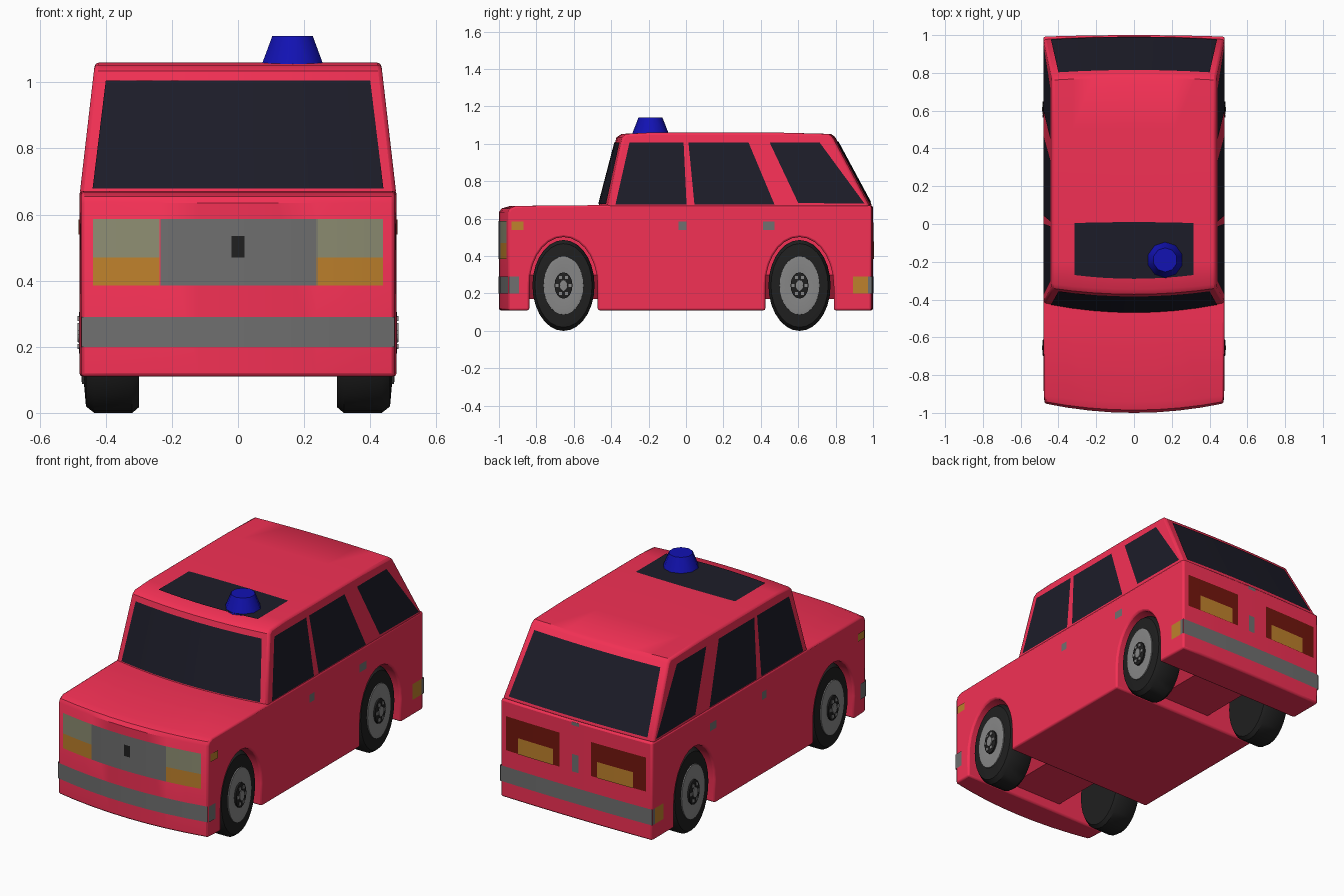
import bpy, bmesh, math
from mathutils import Vector

if "Cube" in bpy.data.objects:
    bpy.data.objects.remove(bpy.data.objects["Cube"])


def mat(name, r, g, b):
    m = bpy.data.materials.new(name)
    m.diffuse_color = (r, g, b, 1)
    m.use_nodes = True
    m.node_tree.nodes["Principled BSDF"].inputs["Base Color"].default_value = m.diffuse_color
    return m


RED = mat("red_paint", 0.9, 0.03, 0.09)
GLASS = mat("dark_glass", 0.012, 0.012, 0.022)
BLUE = mat("blue_lamp", 0.006, 0.006, 0.45)
GREY = mat("trim_grey", 0.16, 0.16, 0.16)
LAMP = mat("headlamp", 0.27, 0.27, 0.17)
AMBER = mat("amber", 0.52, 0.22, 0.025)
TAIL = mat("tail_red", 0.17, 0.008, 0.004)
BLACK = mat("rubber", 0.014, 0.014, 0.014)
RIM = mat("rim_grey", 0.24, 0.24, 0.24)


def clamp(v):
    return max(0.0, min(1.0, v))


def finish(name, bm, m, smooth=True, recalc=True):
    if recalc:
        bmesh.ops.recalc_face_normals(bm, faces=bm.faces)
    me = bpy.data.meshes.new(name)
    bm.to_mesh(me)
    bm.free()
    me.materials.append(m)
    ob = bpy.data.objects.new(name, me)
    bpy.context.collection.objects.link(ob)
    if smooth:
        bpy.context.view_layer.objects.active = ob
        bpy.ops.object.select_all(action='DESELECT')
        ob.select_set(True)
        bpy.ops.object.shade_smooth_by_angle(angle=math.radians(35))
    return ob


# Side profiles (y, z) are lofted across x and bowed at the ends
def loft(name, profile, shape, m, bevel, n=8):
    bm = bmesh.new()
    rows = [[bm.verts.new(shape(-1 + 2 * i / n, y, z)) for y, z in profile]
            for i in range(n + 1)]
    k = len(profile)
    for a, b in zip(rows, rows[1:]):
        for j in range(k):
            bm.faces.new((a[j], a[(j + 1) % k], b[(j + 1) % k], b[j]))
    bm.faces.new(rows[0])
    bm.faces.new(rows[-1])
    ob = finish(name, bm, m)
    mod = ob.modifiers.new("soft_edges", 'BEVEL')
    mod.width, mod.segments, mod.limit_method = bevel, 2, 'ANGLE'
    mod.angle_limit = math.radians(45)
    return ob


def body_pt(t, y, z):
    bow = 0.05 * clamp((-y - 0.85) / 0.15) - 0.008 * clamp((y - 0.9) / 0.1)
    return Vector((t * (0.48 - 0.006 * clamp((-y - 0.85) / 0.15)), y + bow * t * t, z))


def half_width(z):
    return 0.478 - 0.045 * (z - 0.67) / 0.39


def cabin_pt(t, y, z):
    bow = 0.05 * clamp((-y - 0.2) / 0.27) - 0.015 * clamp((y - 0.6) / 0.2)
    return Vector((t * half_width(z), y + bow * t * t, z))


FRONT_Y, REAR_Y = -0.655, 0.607


def arch(yc):
    ell = [(yc + 0.183 * math.cos(a), 0.24 + 0.262 * math.sin(a))
           for a in (math.pi * (1 - i / 14) for i in range(15))]
    return [(yc - 0.183, 0.11)] + ell + [(yc + 0.183, 0.11)]


loft("lower_body",
     [(-1, 0.11)] + arch(FRONT_Y) + arch(REAR_Y) +
     [(1, 0.11), (1, 0.67), (-0.5, 0.672), (-0.94, 0.668), (-0.985, 0.655), (-1, 0.635)],
     body_pt, RED, 0.01)
loft("cabin",
     [(-0.47, 0.66), (-0.372, 1.035), (-0.345, 1.053), (-0.2, 1.06), (0.5, 1.06),
      (0.775, 1.053), (0.797, 1.037), (0.992, 0.675), (0.992, 0.66)],
     cabin_pt, RED, 0.012)

# Inner floor humps between the wheel wells
for label, yc in (("front", FRONT_Y), ("rear", REAR_Y)):
    bm = bmesh.new()
    sec = [(-0.28, 0.52), (-0.28, 0.3), (-0.17, 0.17), (0.17, 0.17), (0.28, 0.3), (0.28, 0.52)]
    ends = [[bm.verts.new((x, yc + d, z)) for x, z in sec] for d in (-0.2, 0.2)]
    for j in range(6):
        k = (j + 1) % 6
        bm.faces.new((ends[0][j], ends[0][k], ends[1][k], ends[1][j]))
    finish(label + "_floor_hump", bm, RED, False)


# Thin panels laid over the surfaces; corners are 2D and mapped into 3D
def panel(name, corners, mapping, m, n=8):
    a, b, c, d = (Vector(p) for p in corners)
    bm = bmesh.new()
    rows = [[bm.verts.new(mapping(*p)) for p in (a.lerp(b, i / n), d.lerp(c, i / n))]
            for i in range(n + 1)]
    for p, q in zip(rows, rows[1:]):
        bm.faces.new((p[0], q[0], q[1], p[1]))
    bm.normal_update()
    for f in bm.faces:
        if f.normal.dot(f.calc_center_median() - Vector((0, 0, 0.5))) < 0:
            f.normal_flip()
    return finish(name, bm, m, recalc=False)


def rect(u0, u1, v0, v1):
    return [(u0, v0), (u1, v0), (u1, v1), (u0, v1)]


def nose(off):
    return lambda x, z: body_pt(x / 0.474, -1, z) + Vector((0, -off, 0))


def tail(off):
    return lambda x, z: body_pt(x / 0.48, 1, z) + Vector((0, off, 0))


def windscreen(x, z):
    y = -0.47 + 0.098 * (z - 0.66) / 0.375
    return cabin_pt(x / half_width(z), y, z) + Vector((0, -0.004, 0.001))


def back_glass(x, z):
    y = 0.992 - 0.195 * (z - 0.675) / 0.362
    return cabin_pt(x / half_width(z), y, z) + Vector((0, 0.004, 0.002))


panel("windscreen", [(-0.44, 0.678), (0.44, 0.678), (0.4, 1.005), (-0.4, 1.005)], windscreen, GLASS)
panel("back_glass", [(-0.44, 0.685), (0.44, 0.685), (0.4, 1.01), (-0.4, 1.01)], back_glass, GLASS)
panel("sunroof", rect(-0.315, 0.315, -0.29, 0.01),
      lambda x, y: Vector((x, y + (0.2 * x * x if y < -0.2 else -0.05 * x * x), 1.063)), GLASS)

# Nose trim
panel("grille", rect(-0.235, 0.24, 0.385, 0.587), nose(0.003), GREY)
panel("grille_slot", rect(-0.02, 0.02, 0.47, 0.535), nose(0.006), BLACK, 2)
panel("front_bumper", rect(-0.474, 0.474, 0.2, 0.29), nose(0.003), GREY)
panel("rear_bumper", rect(-0.48, 0.48, 0.2, 0.29), tail(0.003), GREY)
panel("rear_plate", rect(-0.02, 0.02, 0.38, 0.48), tail(0.003), GREY, 2)
panel("rear_latch", rect(-0.025, 0.025, 0.645, 0.665), tail(0.003), GREY, 2)

SIDE_WINDOWS = {
    "front_window": [(-0.377, 0.676), (0.003, 0.676), (-0.013, 1.008), (-0.302, 1.008)],
    "middle_window": [(0.045, 0.676), (0.473, 0.676), (0.334, 1.008), (0.013, 1.008)],
    "rear_window": [(0.6, 0.684), (0.955, 0.68), (0.714, 1.008), (0.447, 1.008)],
}
SIDE_TRIM = {
    "front_handle": (rect(-0.04, 0.003, 0.54, 0.585), GREY),
    "rear_handle": (rect(0.412, 0.473, 0.54, 0.585), GREY),
    "front_marker": (rect(-0.932, -0.868, 0.54, 0.585), AMBER),
    "rear_marker": (rect(0.893, 0.972, 0.2, 0.29), AMBER),
    "front_bumper_end": (rect(-0.947, -0.893, 0.2, 0.29), GREY),
    "rear_bumper_end": (rect(0.972, 0.994, 0.2, 0.29), GREY),
}


# Wheels are lathed about x, then squashed to the oval outline
def lathe(name, profile, s, yc, m, n=28):
    bm = bmesh.new()
    rings = [[bm.verts.new((s * x, yc + 0.166 * r * math.cos(2 * math.pi * i / n),
                            0.243 + 0.243 * r * math.sin(2 * math.pi * i / n)))
              for i in range(n)] for r, x in profile]
    for p, q in zip(rings, rings[1:]):
        for i in range(n):
            j = (i + 1) % n
            bm.faces.new((p[i], p[j], q[j], q[i]))
    bm.faces.new(rings[0])
    bm.faces.new(rings[-1])
    return finish(name, bm, m)


for s, side in ((-1, "left"), (1, "right")):
    # Head and tail lamps
    panel(side + "_headlamp", rect(s * 0.237, s * 0.438, 0.47, 0.587), nose(0.003), LAMP)
    panel(side + "_indicator", rect(s * 0.237, s * 0.438, 0.385, 0.47), nose(0.003), AMBER)
    panel(side + "_tail_lamp", rect(s * 0.1, s * 0.445, 0.385, 0.58), tail(0.003), TAIL)
    panel(side + "_tail_indicator", rect(s * 0.14, s * 0.365, 0.385, 0.477), tail(0.006), AMBER)
    for name, pts in SIDE_WINDOWS.items():
        panel(side + "_" + name, pts,
              lambda y, z: Vector((s * (half_width(z) + 0.003), y, z)), GLASS, 1)
    for name, (pts, m) in SIDE_TRIM.items():
        panel(side + "_" + name, pts,
              lambda y, z: Vector((s * (body_pt(1, y, z).x + 0.003), y, z)), m, 1)
    for end, yc in (("front", FRONT_Y), ("rear", REAR_Y)):
        tag = f"{end}_{side}_"
        lathe(tag + "tyre", [(0.6, 0.3), (0.93, 0.3), (1, 0.32), (1, 0.435), (0.92, 0.46),
                             (0.64, 0.466)], s, yc, BLACK)
        lathe(tag + "rim", [(0.65, 0.44), (0.64, 0.472), (0.58, 0.474), (0.3, 0.468)], s, yc, RIM)
        lathe(tag + "hub", [(0.29, 0.45), (0.29, 0.478), (0.25, 0.481)], s, yc, BLACK, 16)
        lathe(tag + "hub_cap", [(0.13, 0.47), (0.12, 0.485), (0.06, 0.486)], s, yc, RIM, 12)
        # Wheel nuts around the hub
        bm = bmesh.new()
        for i in range(6):
            a = math.pi * i / 3
            g = bmesh.ops.create_cube(bm, size=0.016)
            bmesh.ops.translate(bm, verts=g["verts"], vec=(
                s * 0.477, yc + 0.034 * math.cos(a), 0.243 + 0.049 * math.sin(a)))
        finish(tag + "wheel_nuts", bm, RIM, False)

# Roof beacon
bm = bmesh.new()
bmesh.ops.create_cone(bm, cap_ends=True, segments=10, radius1=0.097, radius2=0.064, depth=0.085)
bmesh.ops.translate(bm, verts=bm.verts, vec=(0.165, -0.19, 1.0985))
finish("roof_beacon", bm, BLUE)
